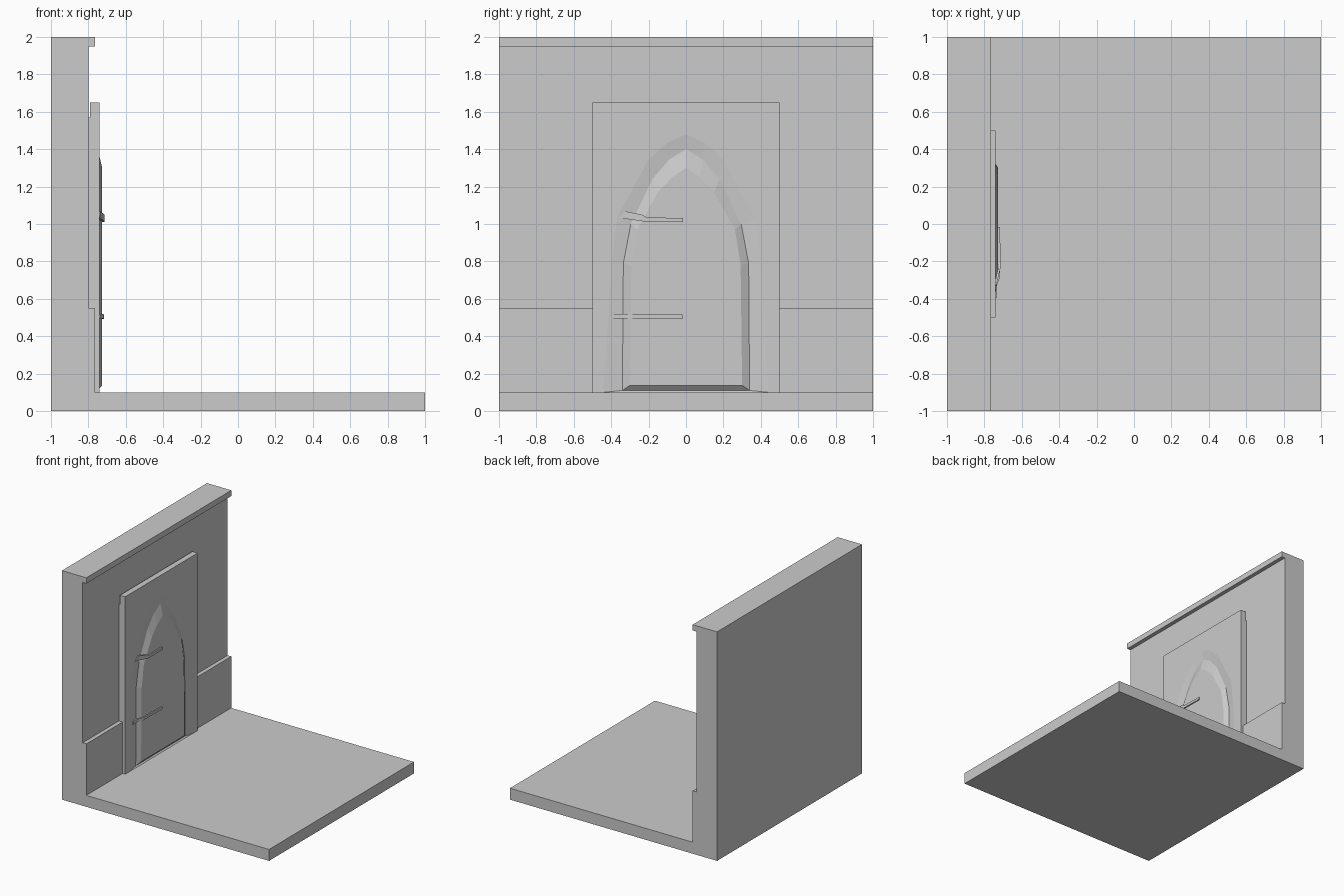
import bpy, bmesh

if "Cube" in bpy.data.objects:
    bpy.data.objects.remove(bpy.data.objects["Cube"])


def finish(bm, name):
    bmesh.ops.remove_doubles(bm, verts=bm.verts, dist=1e-5)
    bmesh.ops.recalc_face_normals(bm, faces=bm.faces)
    mesh = bpy.data.meshes.new(name)
    bm.to_mesh(mesh)
    bm.free()
    obj = bpy.data.objects.new(name, mesh)
    bpy.context.collection.objects.link(obj)
    return obj


def extrude_profile(bm, profile, y0, y1, skip=None):
    """Sweep an xz profile along y, capped; skip leaves one side open."""
    a = [bm.verts.new((x, y0, z)) for x, z in profile]
    b = [bm.verts.new((x, y1, z)) for x, z in profile]
    n = len(profile)
    for i in range(n):
        if i != skip:
            j = (i + 1) % n
            bm.faces.new((a[i], a[j], b[j], b[i]))
    bm.faces.new(a)
    bm.faces.new(b)


# Floor and wall, with baseboard panel and cornice, as one profile
bm = bmesh.new()
extrude_profile(bm, [(-1, 0), (1, 0), (1, .1), (-.765, .1), (-.765, .55), (-.8, .55),
                     (-.8, 1.95), (-.765, 1.95), (-.765, 2), (-1, 2)], -1, 1)
finish(bm, "floor_and_wall")


def arch(bm, half, x):
    """Closed pointed arch: right half bottom to tip, then mirrored."""
    pts = half + [(-y, z) for y, z in reversed(half[:-1])]
    return [bm.verts.new((x, y, z)) for y, z in pts]


# Door slab: backing block whose front sinks into a groove, then rises to the door
bm = bmesh.new()
FRONT = -.74
extrude_profile(bm, [(FRONT, .1), (-.8, .1), (-.8, 1.57), (-.79, 1.57), (-.79, 1.65),
                     (FRONT, 1.65)], -.5, .5, skip=5)
outer = arch(bm, [(.44, .1), (.40, .78), (.37, 1.03), (.2, 1.345), (.1, 1.435), (0, 1.48)], FRONT)
groove = arch(bm, [(.34, .11), (.335, .79), (.295, 1.0), (.18, 1.24), (.09, 1.345), (0, 1.40)], -.75)
door = arch(bm, [(.30, .137), (.292, .78), (.262, .97), (.15, 1.17), (.075, 1.25), (0, 1.30)], -.726)
corners = [bm.verts.new((FRONT, y, z)) for y, z in [(-.5, .1), (-.5, 1.65), (.5, 1.65), (.5, .1)]]
bm.faces.new(corners + outer)
for lo, hi in ((outer, groove), (groove, door)):
    for i in range(len(lo)):
        j = (i + 1) % len(lo)
        bm.faces.new((lo[i], lo[j], hi[j], hi[i]))
bm.faces.new(door)
finish(bm, "arched_door")


def strap(name, stations, thick=.012):
    """Bent iron strap; each station is (front x, y, low z, high z)."""
    bm = bmesh.new()
    prev = None
    for x, y, z0, z1 in stations:
        ring = [bm.verts.new(p) for p in ((x, y, z0), (x, y, z1), (x - thick, y, z1), (x - thick, y, z0))]
        if prev:
            for i in range(4):
                j = (i + 1) % 4
                bm.faces.new((prev[i], prev[j], ring[j], ring[i]))
        else:
            bm.faces.new(ring)
        prev = ring
    bm.faces.new(prev)
    finish(bm, name)


# Hinge straps, the upper one bent out of line
strap("lower_hinge", [(-.735, -.395, .495, .52), (-.735, -.335, .495, .52),
                      (-.716, -.28, .495, .517), (-.716, -.02, .493, .515)])
strap("upper_hinge", [(-.737, -.36, 1.03, 1.037), (-.735, -.325, 1.028, 1.068),
                      (-.714, -.235, 1.015, 1.05), (-.714, -.21, 1.012, 1.035),
                      (-.716, -.015, 1.01, 1.032)])
